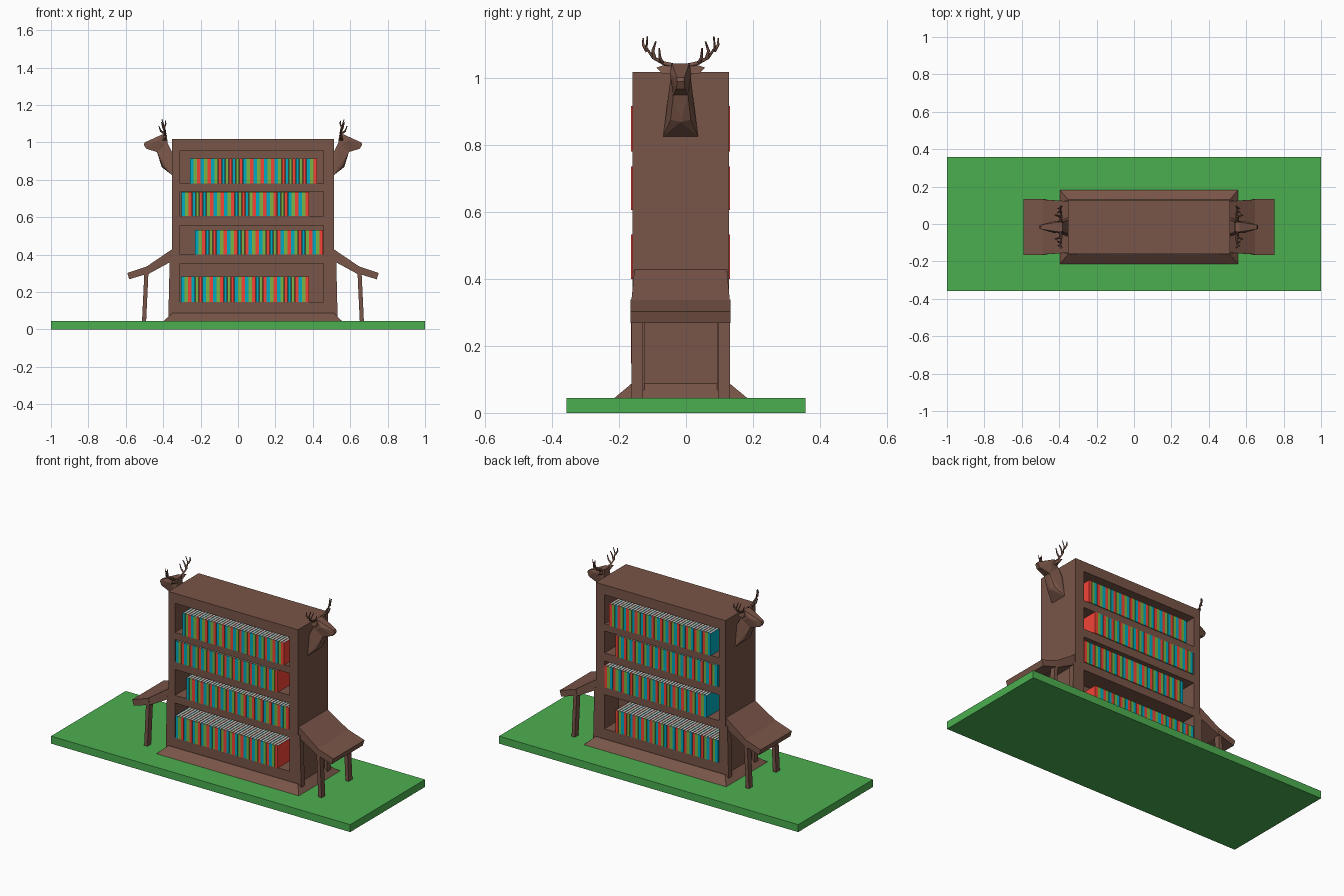
import bpy, bmesh

if "Cube" in bpy.data.objects:
    bpy.data.objects.remove(bpy.data.objects["Cube"])


def material(name, hexcode):
    # sRGB hex to linear colour
    rgb = [int(hexcode[i:i + 2], 16) / 255 for i in (0, 2, 4)]
    rgb = [c / 12.92 if c < 0.04045 else ((c + 0.055) / 1.055) ** 2.4 for c in rgb]
    m = bpy.data.materials.new(name)
    m.diffuse_color = (*rgb, 1)
    m.use_nodes = True
    m.node_tree.nodes["Principled BSDF"].inputs["Base Color"].default_value = m.diffuse_color
    return m


WOOD = material("wood", "795548")
GRASS = material("grass", "4CAF50")
PAGES = material("pages", "E0E0E0")
COVERS = [material("teal_cover", "00ACC1"), material("green_cover", "7CB342"),
          material("red_cover", "F44336")]
CX, CY = 0.08, -0.016            # centre of the bookcase
X0, X1, Y0, Y1 = -0.353, 0.513, -0.16, 0.128


def link(name, data, mats):
    for m in mats:
        data.materials.append(m)
    ob = bpy.data.objects.new(name, data)
    bpy.context.collection.objects.link(ob)
    return ob


def hull(name, pts, mat=WOOD):
    """Convex solid around a few points, flat sides merged into single faces."""
    bm = bmesh.new()
    for p in pts:
        bm.verts.new(p)
    bmesh.ops.convex_hull(bm, input=bm.verts[:])
    bmesh.ops.dissolve_limit(bm, angle_limit=0.01, verts=bm.verts[:], edges=bm.edges[:])
    bmesh.ops.recalc_face_normals(bm, faces=bm.faces[:])
    me = bpy.data.meshes.new(name)
    bm.to_mesh(me)
    bm.free()
    return link(name, me, [mat])


def box(name, xs, ys, zs, mat=WOOD):
    return hull(name, [(x, y, z) for x in xs for y in ys for z in zs], mat)


def place(s, u, v, z):
    """Point at distance u out from the side wall, v off the centre plane."""
    return (CX + s * (0.433 + u), CY + v, z)


# Ground slab
box("ground_slab", (-1, 1), (-0.357, 0.357), (0, 0.045), GRASS)

# Sloping plinth around the foot of the bookcase
hull("plinth", [(x, y, 0.045) for x in (-0.396, 0.556) for y in (-0.213, 0.182)]
     + [(x, y, 0.087) for x in (X0, X1) for y in (Y0 - 0.003, Y1 + 0.003)])

# Bookcase frame, open to front and back, with a dividing panel
IX0, IX1 = -0.31, 0.456
box("left_side", (X0, IX0), (Y0, Y1), (0.045, 1.017))
box("right_side", (IX1, X1), (Y0, Y1), (0.045, 1.017))
box("top_board", (IX0, IX1), (Y0, Y1), (0.957, 1.017))
box("bottom_board", (IX0, IX1), (Y0, Y1), (0.045, 0.147))
box("dividing_panel", (IX0, IX1), (-0.026, -0.006), (0.147, 0.957))
for i, (a, b) in enumerate([(0.353, 0.4), (0.556, 0.605), (0.737, 0.78)]):
    box(f"shelf_{i + 1}", (IX0, IX1), (Y0 + 0.002, Y1 - 0.002), (a, b))


def book_row(name, x0, x1, ys, z0, z1, count=36):
    """Row of books: coloured covers with the pages showing on top."""
    bm = bmesh.new()
    w = (x1 - x0) / count
    for i in range(count):
        made = bmesh.ops.create_cube(bm, size=1)["verts"]
        for v in made:
            v.co = (x0 + (i + 0.5 + v.co.x * 0.94) * w,
                    ys[0] if v.co.y < 0 else ys[1],
                    z0 if v.co.z < 0 else z1)
        faces = {f for v in made for f in v.link_faces}
        for f in faces:
            f.material_index = i % 3
        top = max(faces, key=lambda f: f.calc_center_median().z)
        bmesh.ops.inset_region(bm, faces=[top], thickness=w * 0.12, depth=-0.002)
        top.material_index = 3
    me = bpy.data.meshes.new(name)
    bm.to_mesh(me)
    bm.free()
    link(name, me, COVERS + [PAGES])


# Four rows of books on each face
rows = [(-0.305, 0.38, 0.147, 0.282), (-0.23, 0.455, 0.4, 0.532),
        (-0.302, 0.38, 0.605, 0.735), (-0.257, 0.422, 0.78, 0.915)]
for i, (a, b, z0, z1) in enumerate(rows):
    book_row(f"front_books_{i + 1}", a, b, (-0.164, -0.026), z0, z1)
    book_row(f"back_books_{i + 1}", a, b, (-0.006, 0.131), z0, z1)

for s, side in ((-1, "left"), (1, "right")):
    # Side bench: sloping board, seat edge and four legs
    hull(f"{side}_bench_slope", [place(s, u, k * w, z) for k in (-1, 1) for u, w, z in
         ((0, 0.138, 0.428), (0.14, 0.147, 0.333), (0.128, 0.147, 0.295), (0, 0.138, 0.365))])
    hull(f"{side}_bench_seat", [place(s, u, v, z) for v in (-0.149, 0.149) for u, z in
         ((0.13, 0.338), (0.239, 0.302), (0.229, 0.268), (0.122, 0.3))])
    for k, end in ((-1, "front"), (1, "back")):
        hull(f"{side}_{end}_outer_leg", [place(s, u, k * v, z) for v in (0.112, 0.147)
             for u, z in ((0.126, 0.3), (0.148, 0.3), (0.138, 0.045), (0.16, 0.045))])
        hull(f"{side}_{end}_inner_leg", [place(s, u, k * v, z) for v in (0.108, 0.142)
             for u, z in ((0, 0.38), (0.012, 0.38), (0, 0.045), (0.02, 0.045))])

    # Stag trophy: neck and head
    neck = [(0, 0.052, 0.825), (0, 0.035, 0.95), (0.055, 0.0, 0.868), (0.05, 0.03, 0.875),
            (0.08, 0.022, 0.948), (0.025, 0.03, 1.0)]
    head = [(0.02, 0.026, 0.97), (0.028, 0.024, 1.04), (0.05, 0.026, 1.043),
            (0.075, 0.032, 1.01), (0.145, 0.011, 1.0), (0.151, 0.01, 0.988),
            (0.138, 0.013, 0.966), (0.075, 0.022, 0.947)]
    for part, pts in (("neck", neck), ("head", head)):
        hull(f"{side}_stag_{part}", [place(s, u, k * v, z) for k in (-1, 1) for u, v, z in pts])

    # Ears
    for k, end in ((-1, "front"), (1, "back")):
        ear = [(0.03, 0.022, 1.01), (0.045, 0.022, 1.035), (0.05, 0.025, 1.01),
               (0.035, 0.055, 1.036), (0.048, 0.055, 1.012), (0.032, 0.073, 1.03)]
        hull(f"{side}_{end}_ear", [place(s, u, k * v, z) for u, v, z in ear])

    # Antlers: tapering main beam with tines, mirrored front to back
    cu = bpy.data.curves.new(f"{side}_antlers", "CURVE")
    cu.dimensions = "3D"
    cu.bevel_depth = 0.007
    cu.bevel_resolution = 0
    cu.use_fill_caps = True
    beam = [(0.04, 0.018, 1.035), (0.036, 0.05, 1.043), (0.036, 0.082, 1.06),
            (0.044, 0.102, 1.088), (0.054, 0.099, 1.123)]
    tines = [[(0.036, 0.055, 1.045), (0.06, 0.062, 1.06), (0.07, 0.064, 1.088)],
             [(0.036, 0.078, 1.057), (0.048, 0.083, 1.08), (0.056, 0.074, 1.108)],
             [(0.042, 0.1, 1.08), (0.034, 0.112, 1.098), (0.034, 0.112, 1.118)]]
    for k in (-1, 1):
        for path in [beam] + tines:
            sp = cu.splines.new("POLY")
            sp.points.add(len(path) - 1)
            for i, (pt, (u, v, z)) in enumerate(zip(sp.points, path)):
                pt.co = (*place(s, u, k * v, z), 1)
                pt.radius = 1 - 0.65 * i / (len(path) - 1)
    link(f"{side}_antlers", cu, [WOOD])
